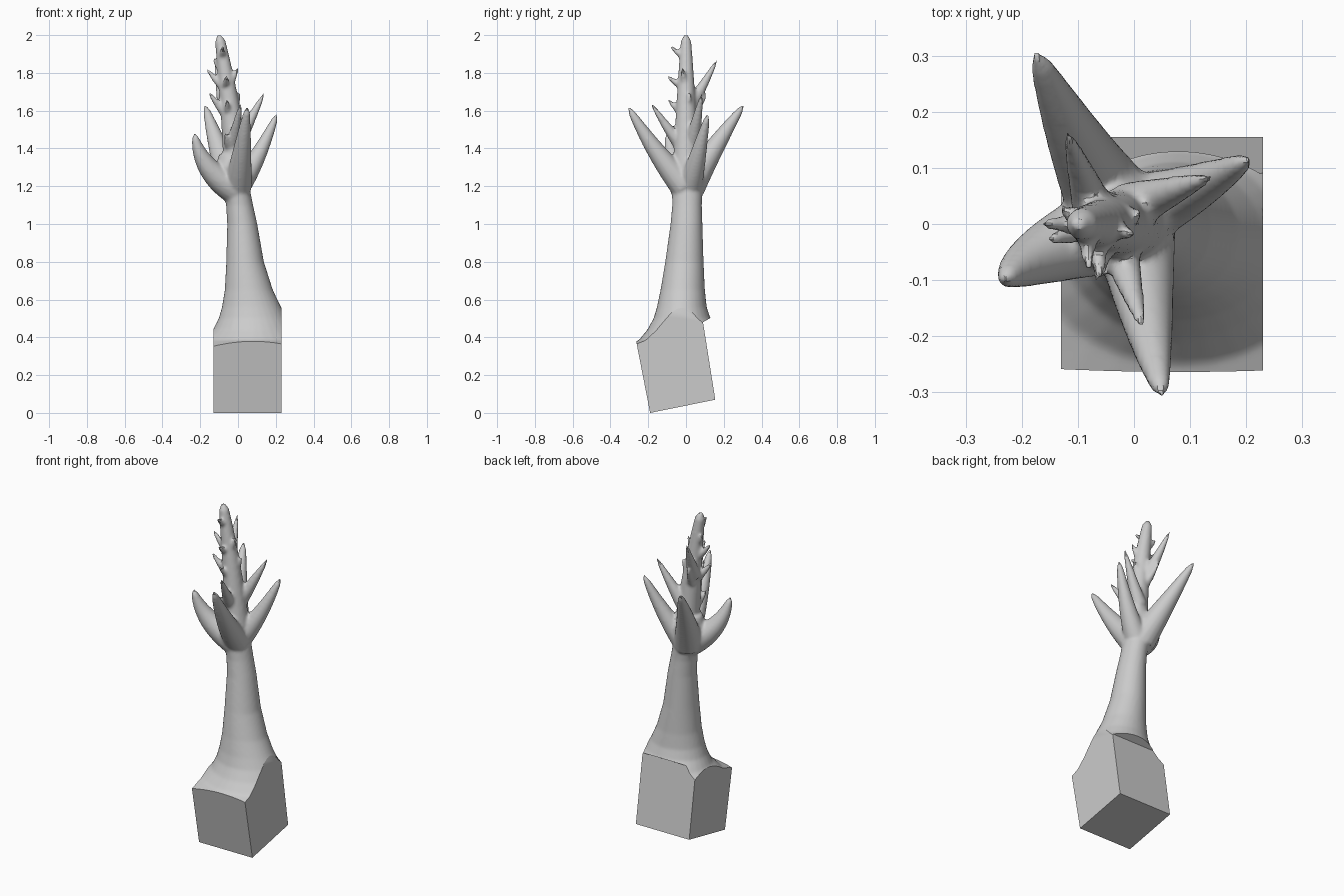
import bpy, bmesh, math
from mathutils import Vector

if "Cube" in bpy.data.objects:
    bpy.data.objects.remove(bpy.data.objects["Cube"], do_unlink=True)

SIDES = 32

stone = bpy.data.materials.new("light_grey")
stone.use_nodes = True
stone.diffuse_color = (0.6, 0.6, 0.6, 1)
stone.node_tree.nodes["Principled BSDF"].inputs["Base Color"].default_value = (0.6, 0.6, 0.6, 1)


def loft(bm, rings):
    """Skin a closed body over rings of points."""
    loops = [[bm.verts.new(p) for p in ring] for ring in rings]
    faces = [bm.faces.new(loops[0][::-1]), bm.faces.new(loops[-1])]
    n = len(loops[0])
    for a, b in zip(loops, loops[1:]):
        for i in range(n):
            j = (i + 1) % n
            faces.append(bm.faces.new((a[i], a[j], b[j], b[i])))
    bmesh.ops.recalc_face_normals(bm, faces=faces)


def branch(bm, root, bend, tip, r0, r1, power=1.0, steps=14):
    """Tapered limb along a quadratic curve, with a rounded tip."""
    root, bend, tip = Vector(root), Vector(bend), Vector(tip)
    rings = []
    for s in range(steps + 1):
        t = s / steps
        c = root * (1 - t) ** 2 + bend * 2 * t * (1 - t) + tip * t * t
        d = ((bend - root) * (1 - t) + (tip - bend) * t).normalized()
        u = d.cross(Vector((0.3, 0.9, 0.1))).normalized()
        v = d.cross(u)
        r = r1 + (r0 - r1) * (1 - t) ** power
        if s == steps:
            r *= 0.5
        rings.append([c + (u * math.cos(a) + v * math.sin(a)) * r
                      for a in (math.tau * k / 16 for k in range(16))])
    loft(bm, rings)


def mesh_object(name, bm):
    mesh = bpy.data.meshes.new(name)
    bm.to_mesh(mesh)
    bm.free()
    ob = bpy.data.objects.new(name, mesh)
    bpy.context.scene.collection.objects.link(ob)
    return ob


# Trunk: height, then x and y extents of each oval section
SECTIONS = [
    (-0.05, -0.6, 0.7, -0.7, 0.6), (0.25, -0.5, 0.62, -0.55, 0.55),
    (0.33, -0.32, 0.48, -0.38, 0.36), (0.355, -0.26, 0.42, -0.32, 0.30),
    (0.385, -0.2, 0.36, -0.25, 0.24), (0.44, -0.132, 0.3, -0.205, 0.18),
    (0.5, -0.102, 0.26, -0.172, 0.13), (0.56, -0.085, 0.228, -0.154, 0.11),
    (0.65, -0.07, 0.185, -0.135, 0.1), (0.8, -0.062, 0.137, -0.11, 0.093),
    (1.0, -0.057, 0.102, -0.082, 0.087), (1.1, -0.063, 0.08, -0.073, 0.084),
    (1.2, -0.083, 0.06, -0.075, 0.088), (1.3, -0.12, 0.06, -0.09, 0.1),
    (1.37, -0.1, 0.04, -0.06, 0.07)]

bm = bmesh.new()
rings = []
for z, x0, x1, y0, y1 in SECTIONS:
    rings.append([Vector(((x0 + x1) / 2 + (x1 - x0) / 2 * math.cos(a),
                          (y0 + y1) / 2 + (y1 - y0) / 2 * math.sin(a), z))
                  for a in (math.tau * k / SIDES for k in range(SIDES))])
loft(bm, rings)

# Central leader
branch(bm, (0, 0, 1.2), (-0.03, 0, 1.6), (-0.1, 0, 2.0), 0.075, 0.024, 0.8, 24)

# Main limbs: root, bend, tip, root radius
LIMBS = [
    ((-0.03, 0.02, 1.2), (-0.1, 0.13, 1.38), (-0.175, 0.305, 1.63), 0.085),
    ((0.0, 0.02, 1.2), (0.11, 0.06, 1.34), (0.205, 0.115, 1.58), 0.068),
    ((0.0, -0.01, 1.2), (0.02, -0.17, 1.38), (0.05, -0.305, 1.62), 0.075),
    ((-0.02, 0.0, 1.19), (-0.2, -0.06, 1.28), (-0.23, -0.1, 1.48), 0.085),
]
for root, bend, tip, r in LIMBS:
    branch(bm, root, bend, tip, r, 0.011, 0.8)

# Spikes on the leader and limbs: root, tip, root radius
SPIKES = [
    ((-0.01, 0.03, 1.42), (0.14, 0.085, 1.695), 0.045),
    ((-0.03, -0.03, 1.42), (0.015, -0.185, 1.64), 0.038),
    ((-0.07, 0.02, 1.62), (-0.12, 0.165, 1.87), 0.04),
    ((-0.06, 0.0, 1.58), (-0.155, -0.03, 1.7), 0.03),
    ((-0.07, 0.0, 1.72), (-0.165, 0.0, 1.82), 0.028),
    ((-0.09, 0.0, 1.82), (-0.13, 0.03, 1.88), 0.022),
    ((-0.06, 0.0, 1.7), (0.0, -0.02, 1.83), 0.026),
    ((-0.04, 0.0, 1.55), (0.012, 0.02, 1.7), 0.028),
    ((-0.085, 0.0, 1.88), (-0.08, -0.085, 1.945), 0.022),
    ((-0.07, 0.0, 1.72), (-0.06, -0.1, 1.785), 0.026),
    ((-0.05, 0.0, 1.57), (-0.06, -0.095, 1.66), 0.028),
    ((-0.04, -0.02, 1.4), (-0.07, -0.1, 1.48), 0.03),
    ((-0.05, 0.01, 1.55), (-0.09, 0.11, 1.69), 0.03),
]
for root, tip, r in SPIKES:
    mid = (Vector(root) + Vector(tip)) / 2 - Vector((0, 0, 0.012))
    branch(bm, root, mid, tip, r, 0.007, 0.9, 8)

tree = mesh_object("trunk_and_branches", bm)
tree.data.materials.append(stone)

# Leaning square block that trims the flared foot and opens out above it
bm = bmesh.new()


def square(x0, x1, front, back):
    (yf, zf), (yb, zb) = front, back
    return [Vector(p) for p in ((x0, yf, zf), (x1, yf, zf), (x1, yb, zb), (x0, yb, zb))]


loft(bm, [
    square(-0.13, 0.23, (-0.19, 0.0), (0.155, 0.07)),
    square(-0.13, 0.23, (-0.295, 0.54), (0.09, 0.48)),
    square(-0.13, 0.23, (-0.4, 0.6), (0.3, 0.6)),
    square(-1, 1, (-1, 0.65), (1, 0.65)),
    square(-1, 1, (-1, 2.3), (1, 2.3))])
cutter = mesh_object("foot_cutter", bm)
cutter.data.materials.append(stone)
cutter.hide_render = True

# Fuse all limbs, soften the joints, then trim the foot square
remesh = tree.modifiers.new("fuse", 'REMESH')
remesh.mode = 'VOXEL'
remesh.voxel_size = 0.0085
soften = tree.modifiers.new("soften", 'SMOOTH')
soften.factor = 0.5
soften.iterations = 6
trim = tree.modifiers.new("trim", 'BOOLEAN')
trim.operation = 'INTERSECT'
trim.solver = 'EXACT'
trim.object = cutter

bpy.context.view_layer.update()
graph = bpy.context.evaluated_depsgraph_get()
mesh = bpy.data.meshes.new_from_object(tree.evaluated_get(graph))
tree.modifiers.clear()
tree.data = mesh
mesh.materials.clear()
mesh.materials.append(stone)
for p in mesh.polygons:
    p.material_index = 0
bpy.data.objects.remove(cutter, do_unlink=True)

bpy.ops.object.select_all(action='DESELECT')
tree.select_set(True)
bpy.context.view_layer.objects.active = tree
bpy.ops.object.shade_smooth_by_angle(angle=math.radians(35))
